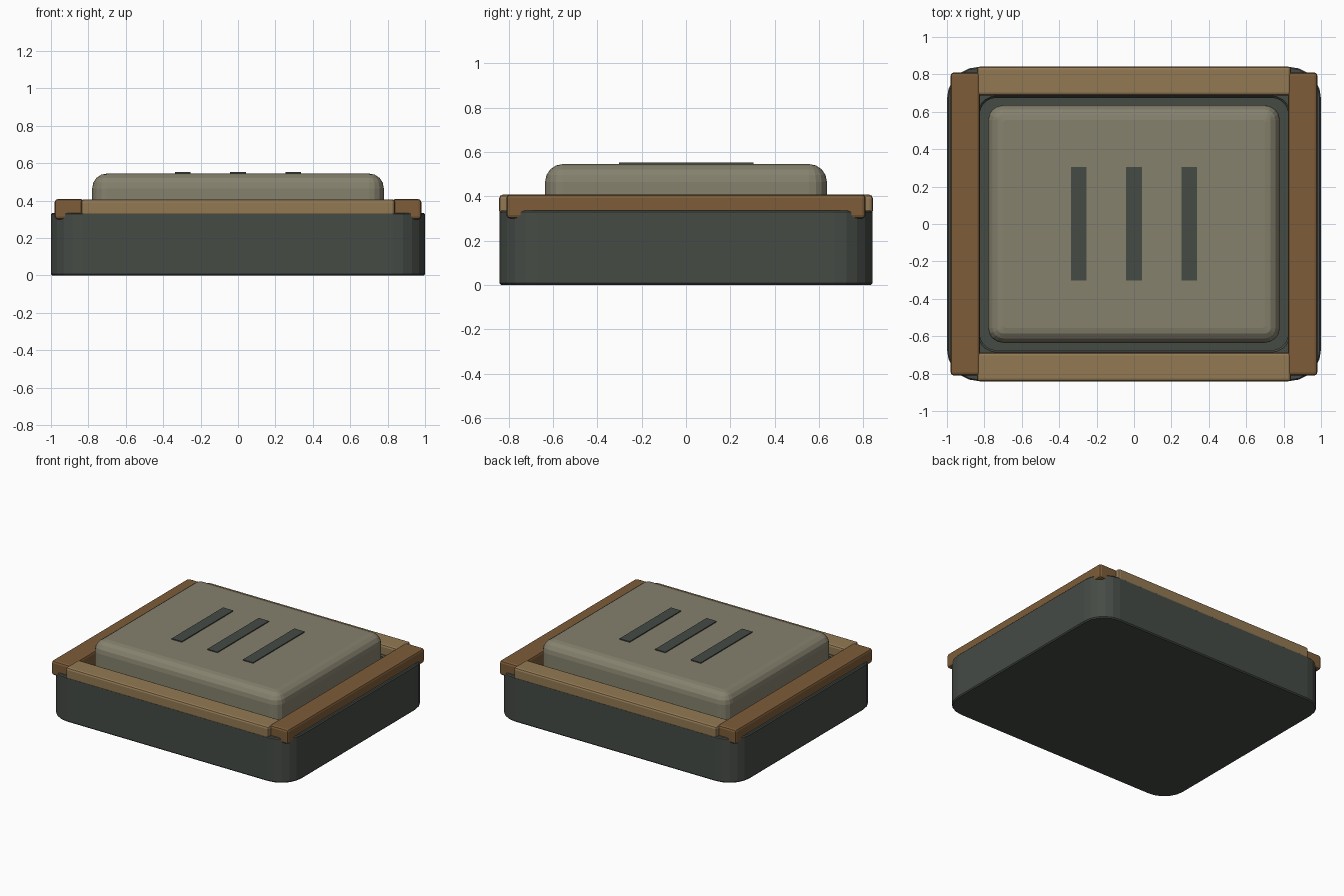
import bpy, bmesh, math

if "Cube" in bpy.data.objects:
    bpy.data.objects.remove(bpy.data.objects["Cube"])


def material(name, rgb):
    m = bpy.data.materials.new(name)
    m.diffuse_color = (*rgb, 1)
    m.use_nodes = True
    m.node_tree.nodes["Principled BSDF"].inputs["Base Color"].default_value = m.diffuse_color
    return m


DARK = material("dark_green", (0.060, 0.070, 0.060))
CLOTH = material("cushion_olive", (0.235, 0.220, 0.155))
WOOD = material("side_wood", (0.205, 0.108, 0.040))
LIGHT_WOOD = material("end_wood", (0.290, 0.190, 0.088))


def finish(bm, name, mat):
    bmesh.ops.recalc_face_normals(bm, faces=bm.faces)
    me = bpy.data.meshes.new(name)
    bm.to_mesh(me)
    bm.free()
    me.materials.append(mat)
    ob = bpy.data.objects.new(name, me)
    bpy.context.collection.objects.link(ob)
    return ob


def rounded_loft(name, levels, mat, seg=4):
    """Skin stacked rounded rectangles given as (half x, half y, radius, z)."""
    bm = bmesh.new()
    rings = []
    for hx, hy, r, z in levels:
        ring = []
        for q, (sx, sy) in enumerate(((1, 1), (-1, 1), (-1, -1), (1, -1))):
            for i in range(seg + 1):
                a = math.pi / 2 * (q + i / seg)
                ring.append(bm.verts.new((sx * (hx - r) + r * math.cos(a),
                                          sy * (hy - r) + r * math.sin(a), z)))
        rings.append(ring)
    n = len(rings[0])
    for lo, hi in zip(rings, rings[1:]):
        for i in range(n):
            j = (i + 1) % n
            bm.faces.new((lo[i], lo[j], hi[j], hi[i]))
    bm.faces.new(rings[0])
    bm.faces.new(rings[-1])
    return finish(bm, name, mat)


def box(name, lo, hi, mat, bevel=0.0, seg=2):
    bm = bmesh.new()
    bmesh.ops.create_cube(bm, size=1)
    for v in bm.verts:
        v.co = [(l + h) / 2 + c * (h - l) for l, h, c in zip(lo, hi, v.co)]
    if bevel:
        bmesh.ops.bevel(bm, geom=bm.edges[:], offset=bevel, segments=seg,
                        profile=0.5, affect='EDGES')
    return finish(bm, name, mat)


# Open tray: outer wall, rim, then down into the recess
rounded_loft("base_tray", [
    (0.993, 0.833, 0.163, 0.0), (1.0, 0.84, 0.17, 0.008),
    (1.0, 0.84, 0.17, 0.328), (0.993, 0.833, 0.163, 0.335),
    (0.835, 0.685, 0.10, 0.335), (0.825, 0.675, 0.09, 0.325),
    (0.825, 0.675, 0.09, 0.20)], DARK, seg=5)

# Cushion with a rounded top edge
R, H = 0.08, 0.545
levels = [(0.78, 0.635, R, 0.20)]
for i in range(5):
    a = math.pi / 2 * i / 4
    d = R * (1 - math.cos(a))
    levels.append((0.78 - d, 0.635 - d, max(R - d, 0.012), H - R + R * math.sin(a)))
rounded_loft("cushion", levels, CLOTH)

# Rim rails
for s, side, end in ((-1, "left", "front"), (1, "right", "back")):
    xs = sorted((s * 0.823, s * 0.98))
    box(side + "_rail", (xs[0], -0.81, 0.30), (xs[1], 0.81, 0.408), WOOD, 0.016)
    ys = sorted((s * 0.688, s * 0.842))
    box(end + "_rail", (-0.84, ys[0], 0.318), (0.84, ys[1], 0.407), LIGHT_WOOD, 0.016)

# Dark stripes on the cushion
for i in (-1, 0, 1):
    x = i * 0.295
    box("cushion_stripe", (x - 0.042, -0.303, 0.53), (x + 0.042, 0.305, 0.552), DARK)
